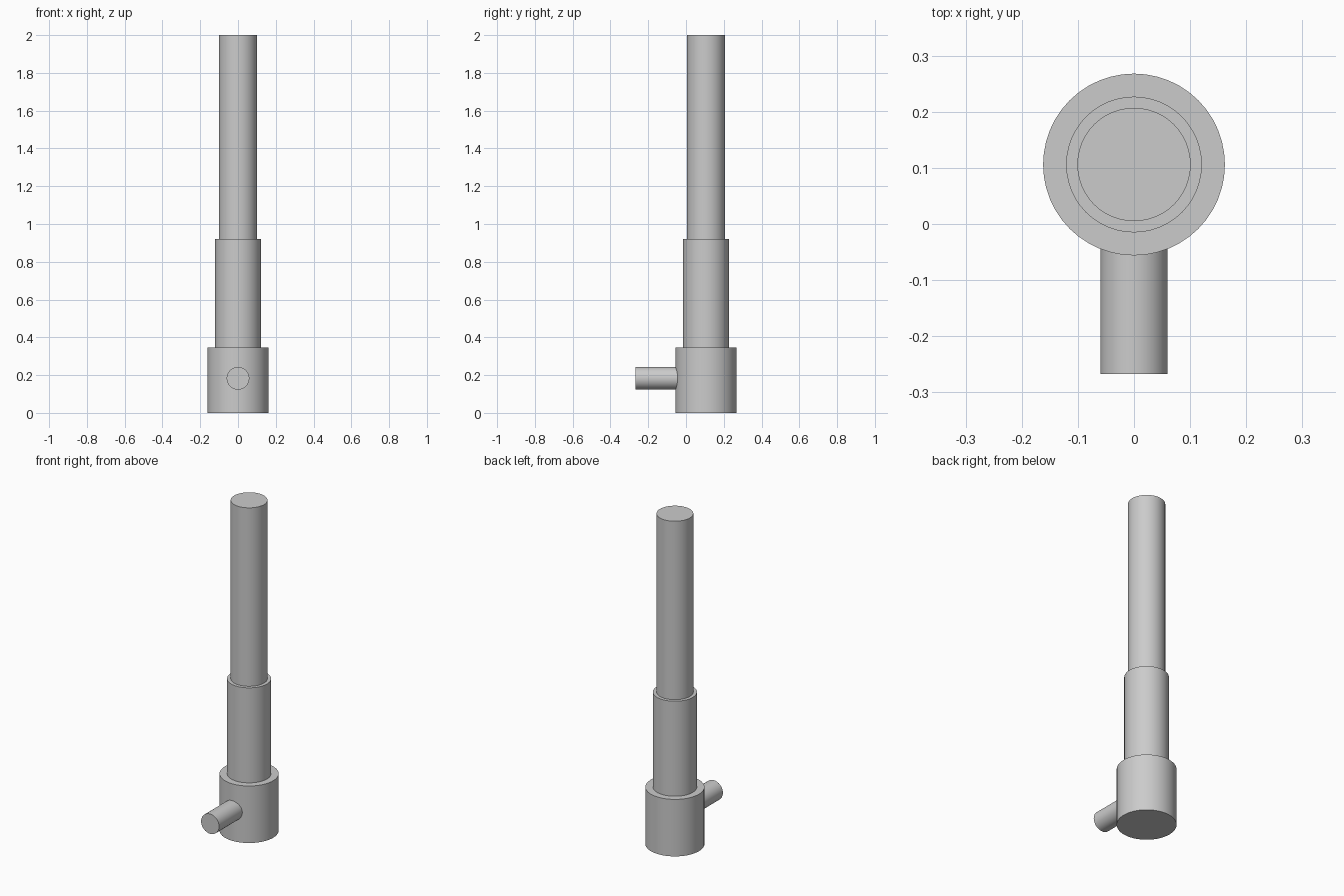
import bpy
from math import pi, radians

if "Cube" in bpy.data.objects:
    bpy.data.objects.remove(bpy.data.objects["Cube"])

AXIS_Y = 0.106   # vertical axis of the stacked tubes
SIDES = 48


def cylinder(name, radius, length, location, rotation=(0, 0, 0)):
    bpy.ops.mesh.primitive_cylinder_add(vertices=SIDES, radius=radius, depth=length,
                                        location=location, rotation=rotation)
    obj = bpy.context.object
    obj.name = name
    bpy.ops.object.shade_smooth_by_angle(angle=radians(30))
    return obj


# Stepped upright: wide base, middle sleeve, long slim shaft
for name, radius, bottom, top in (
    ("base_collar", 0.162, 0.0, 0.345),
    ("middle_sleeve", 0.121, 0.345, 0.92),
    ("upper_shaft", 0.101, 0.92, 2.0),
):
    cylinder(name, radius, top - bottom, (0, AXIS_Y, (bottom + top) / 2))

# Side peg pointing forward out of the base, its rear end buried in the collar
peg_front, peg_back = -0.267, -0.03
cylinder("side_peg", 0.06, peg_back - peg_front,
         (0, (peg_front + peg_back) / 2, 0.183), (pi / 2, 0, 0))
